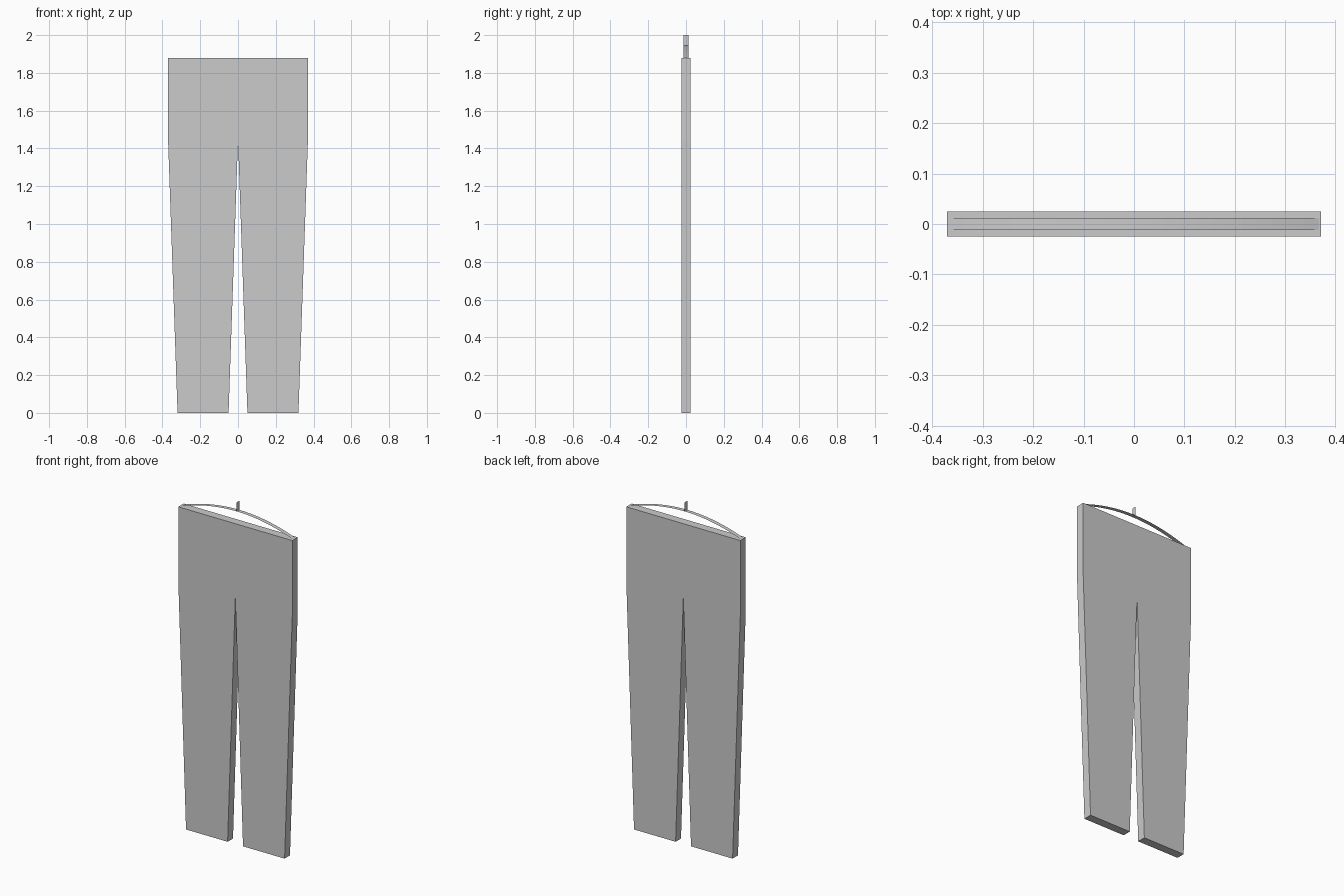
import bpy, bmesh
from mathutils import Vector

if "Cube" in bpy.data.objects:
    bpy.data.objects.remove(bpy.data.objects["Cube"])


def make_object(name, bm):
    mesh = bpy.data.meshes.new(name)
    bm.to_mesh(mesh)
    bm.free()
    obj = bpy.data.objects.new(name, mesh)
    bpy.context.collection.objects.link(obj)
    return obj


def sweep_y(name, points, half, closed):
    """Extrude an XZ profile through y = -half..half (closed slab or open strip)."""
    bm = bmesh.new()
    front = [bm.verts.new((x, -half, z)) for x, z in points]
    if closed:
        face = bm.faces.new(front)
        geom = bmesh.ops.extrude_face_region(bm, geom=[face])["geom"]
    else:
        edges = [bm.edges.new(pair) for pair in zip(front, front[1:])]
        geom = bmesh.ops.extrude_edge_only(bm, edges=edges)["geom"]
    moved = [v for v in geom if isinstance(v, bmesh.types.BMVert)]
    bmesh.ops.translate(bm, verts=moved, vec=Vector((0, 2 * half, 0)))
    bmesh.ops.recalc_face_normals(bm, faces=bm.faces)
    return make_object(name, bm)


# Trouser slab: right half outline mirrored to the left
right = [(0.05, 0), (0.32, 0), (0.37, 1.44), (0.37, 1.88)]
left = [(-x, z) for x, z in reversed(right)]
sweep_y("trousers", [(0, 1.45)] + right + left, 0.025, True)

# Hanger bar: thin arched strip resting on the waist
steps = 24
arc = []
for i in range(steps + 1):
    t = 2 * i / steps - 1
    arc.append((0.366 * t, 1.88 + 0.067 * (1 - t * t)))
sweep_y("hanger_bar", arc, 0.012, False)

# Hanger stem: upright thin strip at the middle
sweep_y("hanger_stem", [(0, 1.945), (0, 2.0)], 0.012, False)
